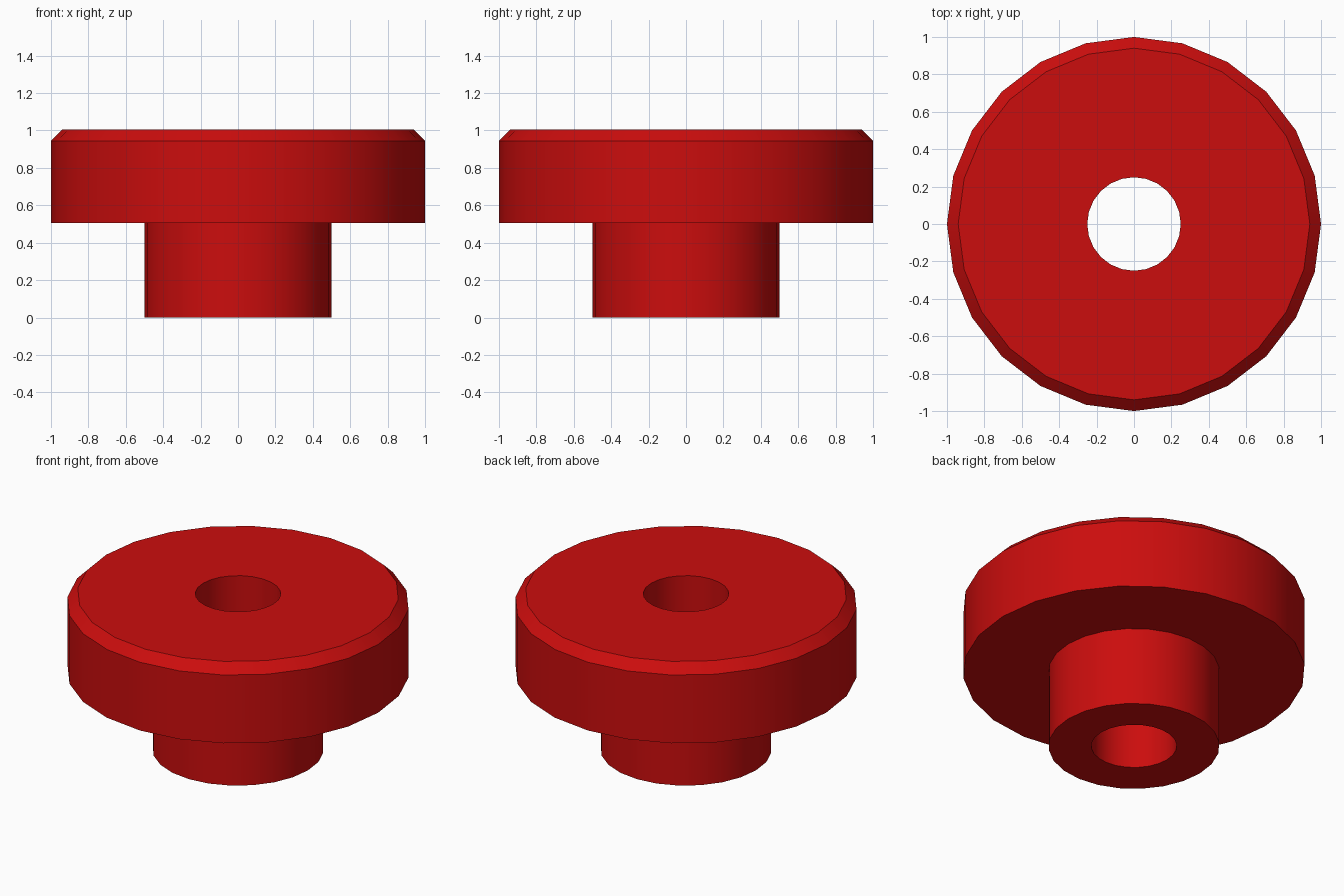
import bpy
import bmesh
from math import cos, sin, radians, tau

SIDES = 24

cube = bpy.data.objects.get("Cube")
if cube:
    bpy.data.objects.remove(cube, do_unlink=True)

# Glossy red plastic
red = bpy.data.materials.new("red")
red.use_nodes = True
colour = (0.6, 0.004, 0.004, 1)
red.diffuse_color = colour
red.node_tree.nodes["Principled BSDF"].inputs["Base Color"].default_value = colour


def lathe(name, profile, material):
    """Revolve a closed (radius, height) loop about z."""
    bm = bmesh.new()
    rings = [[bm.verts.new((r * cos(tau * i / SIDES), r * sin(tau * i / SIDES), z))
              for r, z in profile] for i in range(SIDES)]
    count = len(profile)
    for i in range(SIDES):
        a, b = rings[i], rings[(i + 1) % SIDES]
        for j in range(count):
            k = (j + 1) % count
            bm.faces.new((a[j], b[j], b[k], a[k]))
    bmesh.ops.recalc_face_normals(bm, faces=bm.faces)
    mesh = bpy.data.meshes.new(name)
    bm.to_mesh(mesh)
    bm.free()
    mesh.materials.append(material)
    obj = bpy.data.objects.new(name, mesh)
    bpy.context.collection.objects.link(obj)
    bpy.ops.object.select_all(action='DESELECT')
    obj.select_set(True)
    bpy.context.view_layer.objects.active = obj
    bpy.ops.object.shade_smooth_by_angle(angle=radians(30))
    return obj


# Hollow stem, wide head with chamfered top rim, and through bore
lathe("flanged_bushing", [
    (0.25, 0), (0.5, 0), (0.5, 0.505), (1, 0.505),
    (1, 0.945), (0.94, 1.005), (0.25, 1.005),
], red)
